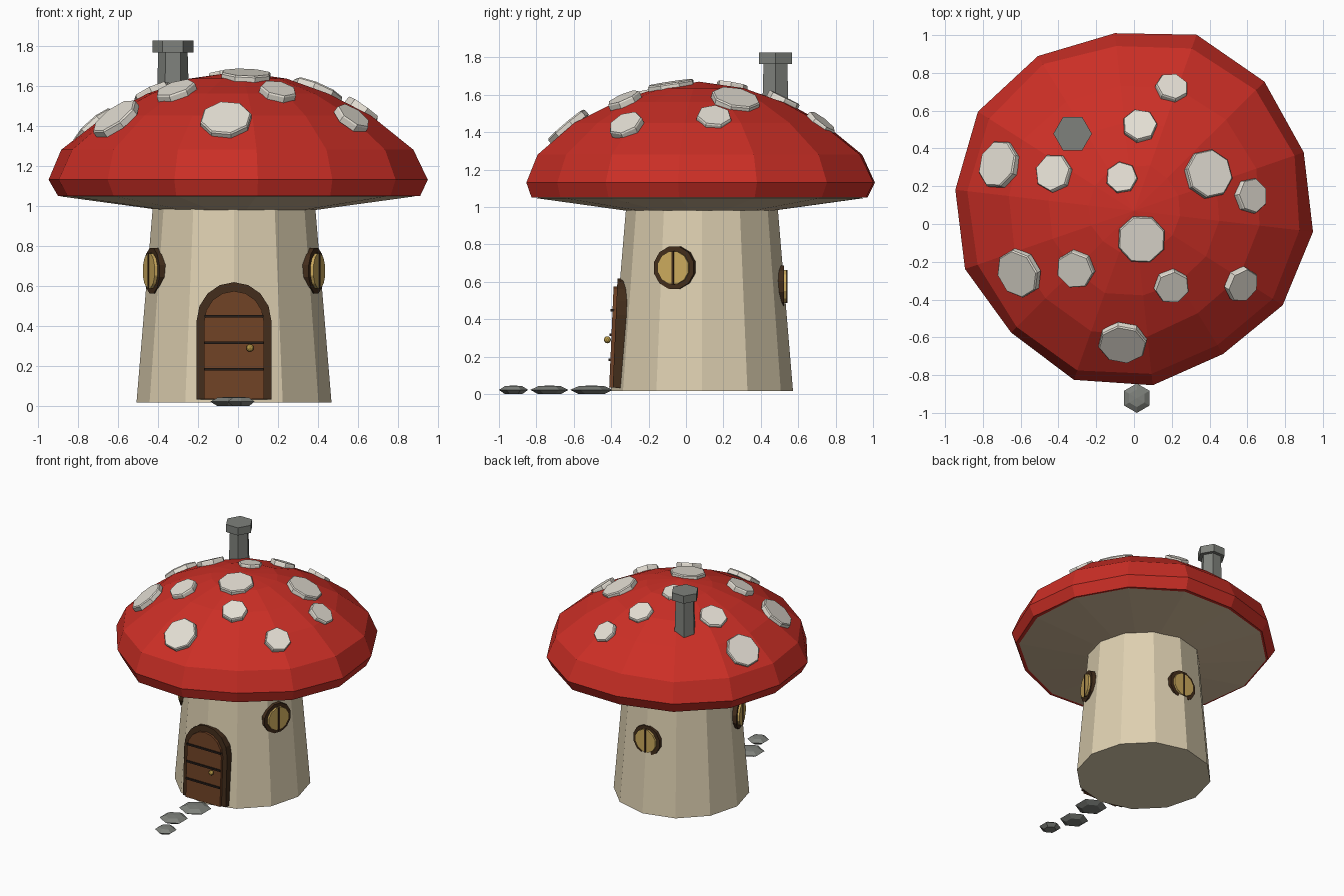
import bpy, bmesh, random
from math import sin, cos, pi, radians, hypot, atan2
from mathutils import Matrix, Vector

cube = bpy.data.objects.get("Cube")
if cube:
    bpy.data.objects.remove(cube)
random.seed(4)


def material(name, rgb):
    m = bpy.data.materials.new(name)
    m.use_nodes = True
    m.diffuse_color = (*rgb, 1)
    m.node_tree.nodes["Principled BSDF"].inputs["Base Color"].default_value = (*rgb, 1)
    return m


RED = material("cap red", (0.60, 0.028, 0.019))
WHITE = material("spot white", (0.78, 0.74, 0.66))
CREAM = material("stem cream", (0.73, 0.63, 0.44))
TAN = material("gill tan", (0.68, 0.52, 0.34))
STONE = material("stone grey", (0.21, 0.22, 0.20))
WOOD = material("door brown", (0.16, 0.055, 0.019))
DARK = material("frame brown", (0.055, 0.026, 0.011))
IRON = material("iron black", (0.02, 0.013, 0.01))
GLASS = material("window yellow", (0.60, 0.40, 0.11))
BRASS = material("brass", (0.45, 0.30, 0.06))


def finish(name, bm, mat, matrix=Matrix()):
    mesh = bpy.data.meshes.new(name)
    bmesh.ops.recalc_face_normals(bm, faces=bm.faces)
    bm.to_mesh(mesh)
    bm.free()
    mesh.materials.append(mat)
    ob = bpy.data.objects.new(name, mesh)
    ob.matrix_world = matrix
    bpy.context.collection.objects.link(ob)
    return ob


def loft(name, mat, rings, sides, phase=0, scale=None, matrix=Matrix(), jitter=0, apex=None):
    """Closed solid through (radius, height) rings, with optional uneven outline and tip."""
    bm = bmesh.new()
    scale = scale or [1] * sides
    rows = []
    for r, z in rings:
        row = []
        for k in range(sides):
            a = radians(phase) + 2 * pi * k / sides
            rr = r * scale[k] + random.uniform(-jitter, jitter)
            row.append(bm.verts.new((rr * cos(a), rr * sin(a), z)))
        rows.append(row)
    for low, high in zip(rows, rows[1:]):
        for k in range(sides):
            n = (k + 1) % sides
            bm.faces.new((low[k], low[n], high[n], high[k]))
    bm.faces.new(rows[0][::-1])
    if apex is None:
        bm.faces.new(rows[-1])
    else:
        tip = bm.verts.new((0, 0, apex))
        for k in range(sides):
            bm.faces.new((rows[-1][k], rows[-1][(k + 1) % sides], tip))
    return finish(name, bm, mat, matrix)


def box(name, mat, size, matrix):
    bm = bmesh.new()
    bmesh.ops.create_cube(bm, size=1, matrix=Matrix.Diagonal((*size, 1)))
    return finish(name, bm, mat, matrix)


def arch(name, mat, half, spring, rise, front, back, matrix):
    """Round-topped slab standing on its foot."""
    outline = [(half, 0)] + [(half * cos(pi * k / 8), spring + rise * sin(pi * k / 8))
                             for k in range(9)] + [(-half, 0)]
    bm = bmesh.new()
    face = bm.faces.new([bm.verts.new((x, front, z)) for x, z in outline])
    new = bmesh.ops.extrude_face_region(bm, geom=[face])["geom"]
    bmesh.ops.translate(bm, vec=(0, back - front, 0),
                        verts=[v for v in new if isinstance(v, bmesh.types.BMVert)])
    # the extrusion leaves the first face in place as the front
    if face.is_valid and not any(f for f in bm.faces if f.calc_center_median().y < front + 1e-5):
        bm.faces.new([v for v in face.verts])
    return finish(name, bm, mat, matrix)


# Stem and gills
stem_at = Matrix.Translation((-0.02, 0.085, 0))
loft("stem", CREAM, [(0.487, 0.017), (0.405, 1.0)], 12, matrix=stem_at)
cap_at = Matrix.Translation((0, 0.07, 0))
outline = [.96, .976, .98, .94, .966, .97, .95, .94, .92, .956, .93, .90, .935, .945]
loft("gills", TAN, [(0.42, 0.98), (0.94, 1.047), (0.9, 1.06)], 14, 19, outline, cap_at)

# Cap
loft("cap", RED, [(0.96, 1.05), (1, 1.13), (0.94, 1.28), (0.71, 1.45), (0.49, 1.56), (0.25, 1.635)],
     14, 19, outline, cap_at, jitter=0.01, apex=1.67)

# Cap spots: x, y, radius
spots = [(.20, .72, .088), (.03, .52, .093), (-.065, .245, .085), (-.425, .27, .103),
         (-.715, .315, .13), (.395, .265, .132), (.62, .15, .095), (.04, -.08, .13),
         (-.61, -.26, .132), (-.31, -.24, .104), (.2, -.33, .094), (.57, -.32, .096),
         (-.06, -.63, .13)]
heights = [(0, 1.665), (.24, 1.637), (.46, 1.565), (.67, 1.452), (.9, 1.28)]
for i, (x, y, r) in enumerate(spots):
    d = hypot(x, y - 0.07)
    for (r0, z0), (r1, z1) in zip(heights, heights[1:]):
        if r0 <= d <= r1:
            z = z0 + (z1 - z0) * (d - r0) / (r1 - r0)
    turn = Matrix.Rotation(atan2(y - 0.07, x), 4, 'Z') @ Matrix.Rotation(d, 4, 'Y')
    sides = 8 if r > 0.12 else 7
    loft("spot_%d" % (i + 1), WHITE, [(r, -0.02), (r, 0.012), (r * 0.95, 0.02)], sides, 20 * i,
         matrix=Matrix.Translation((x, y, z)) @ turn)

# Chimney
chimney_at = Matrix.Translation((-0.325, 0.478, 0))
loft("chimney_shaft", STONE, [(0.082, 1.48), (0.073, 1.78)], 6, matrix=chimney_at)
loft("chimney_top", STONE, [(0.102, 1.765), (0.102, 1.825)], 6, matrix=chimney_at)

# Door, leaning back with the stem wall
lean = Matrix.Translation((-0.02, 0, 0.017)) @ Matrix.Rotation(radians(-2.5), 4, 'X')
arch("door_frame", DARK, 0.187, 0.39, 0.195, -0.392, -0.30, lean)
arch("door", WOOD, 0.15, 0.385, 0.155, -0.411, -0.33, lean)
for i in range(3):
    box("door_band_%d" % (i + 1), IRON, (0.295, 0.02, 0.013),
        lean @ Matrix.Translation((0, -0.412, 0.148 + 0.133 * i)))
bm = bmesh.new()
bmesh.ops.create_icosphere(bm, subdivisions=2, radius=0.019)
finish("door_knob", bm, BRASS, Matrix.Translation((0.06, -0.42, 0.29)))

# Round windows: angle round the stem, height
for name, angle, z in (("left", -20, 0.675), ("right", 200, 0.675), ("back", 90, 0.575)):
    at = (stem_at @ Matrix.Translation((0, 0, z)) @ Matrix.Rotation(radians(angle), 4, 'Z')
          @ Matrix.Rotation(pi / 2, 4, 'Y'))
    loft(name + "_window_frame", DARK, [(0.117, 0.36), (0.117, 0.438)], 12, 15, matrix=at)
    loft(name + "_window_pane", GLASS, [(0.09, 0.4), (0.09, 0.453)], 12, 15, matrix=at)
    box(name + "_window_bar", DARK, (0.178, 0.012, 0.02), at @ Matrix.Translation((0, 0, 0.447)))

# Stepping stones
for i, (x, y, r) in enumerate(((-0.02, -0.505, 0.115), (-0.05, -0.73, 0.102), (0.015, -0.922, 0.078))):
    loft("stepping_stone_%d" % (i + 1), STONE, [(r * 0.6, 0), (r, 0.022), (r * 0.6, 0.042)], 6, 90,
         matrix=Matrix.Translation((x, y, 0)), apex=0.046)
